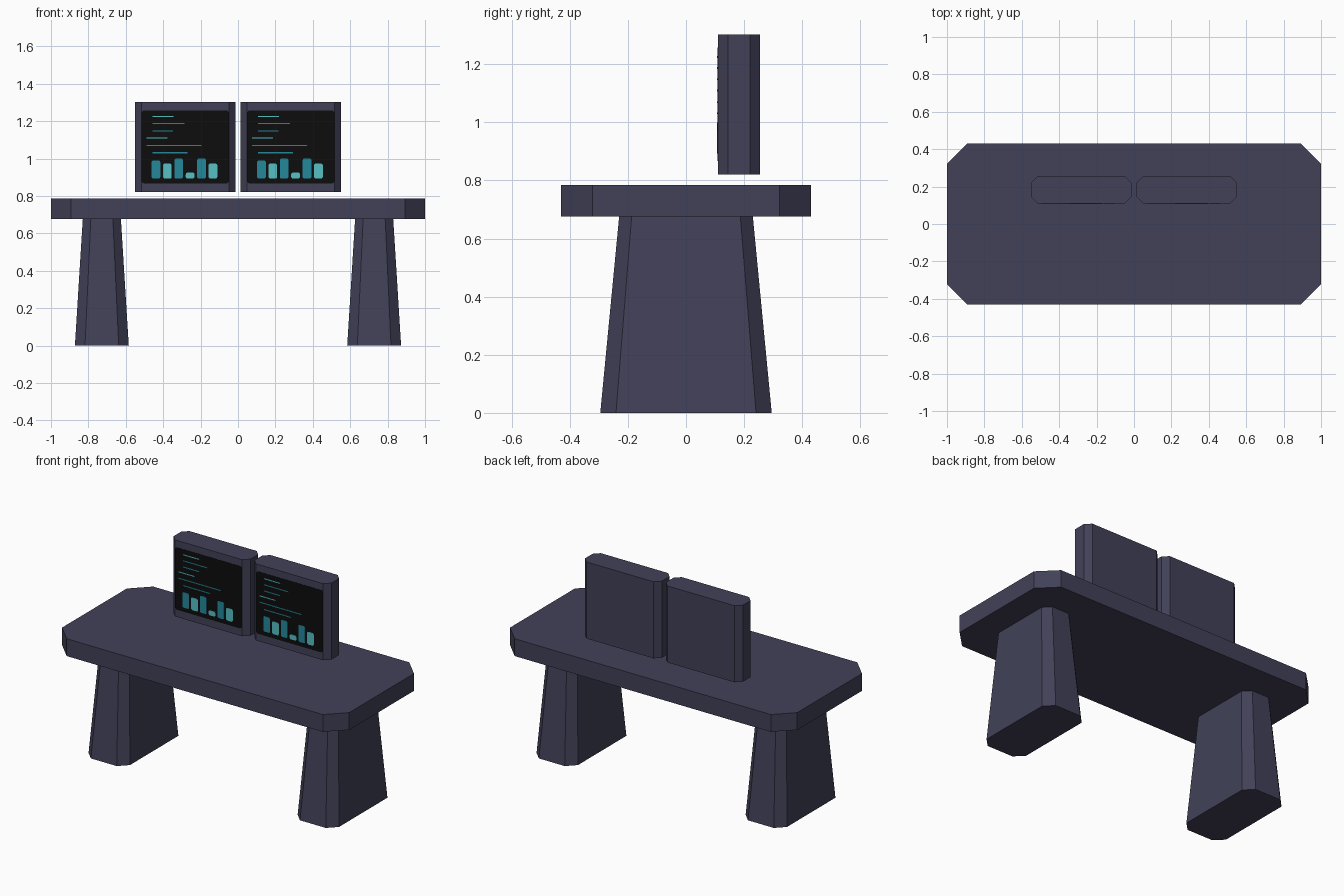
import bpy, bmesh, math

if "Cube" in bpy.data.objects:
    bpy.data.objects.remove(bpy.data.objects["Cube"])


def material(name, rgb):
    m = bpy.data.materials.new(name)
    m.diffuse_color = (*rgb, 1.0)
    m.use_nodes = True
    m.node_tree.nodes["Principled BSDF"].inputs["Base Color"].default_value = m.diffuse_color
    return m


SLATE = material("slate", (0.054, 0.053, 0.098))
BLACK = material("screen black", (0.004, 0.004, 0.0045))
TEAL = material("teal", (0.018, 0.25, 0.33))
AQUA = material("light aqua", (0.095, 0.53, 0.56))


def corner_outline(hx, hy, c, steps=1):
    """Rectangle with cut corners (steps=1) or rounded corners (steps>1)."""
    pts = []
    for i, (sx, sy) in enumerate([(1, 1), (-1, 1), (-1, -1), (1, -1)]):
        for k in range(steps + 1):
            a = math.pi / 2 * (i + k / steps)
            pts.append((sx * (hx - c) + c * math.cos(a), sy * (hy - c) + c * math.sin(a)))
    return pts


def loft(name, bottom, top, mat):
    """Solid between two matching 3D outlines."""
    bm = bmesh.new()
    lo = [bm.verts.new(p) for p in bottom]
    hi = [bm.verts.new(p) for p in top]
    n = len(lo)
    bm.faces.new(lo[::-1])
    bm.faces.new(hi)
    for i in range(n):
        j = (i + 1) % n
        bm.faces.new((lo[i], lo[j], hi[j], hi[i]))
    bmesh.ops.recalc_face_normals(bm, faces=bm.faces[:])
    mesh = bpy.data.meshes.new(name)
    bm.to_mesh(mesh)
    bm.free()
    mesh.materials.append(mat)
    ob = bpy.data.objects.new(name, mesh)
    bpy.context.collection.objects.link(ob)
    return ob


def block(name, cx, cy, z0, z1, low, high, mat=SLATE):
    """Upright block; low and high are (half x, half y, corner cut)."""
    loft(name,
         [(cx + x, cy + y, z0) for x, y in corner_outline(*low)],
         [(cx + x, cy + y, z1) for x, y in corner_outline(*high)], mat)


def plate(name, cx, cz, hx, hz, r, back, front, mat, steps=4):
    """Thin rounded plate facing -y."""
    o = corner_outline(hx, hz, r, steps)
    loft(name, [(cx + x, back, cz + z) for x, z in o],
         [(cx + x, front, cz + z) for x, z in o], mat)


# Table top with cut corners
block("table_top", 0, 0, 0.676, 0.785, (1.0, 0.43, 0.108), (1.0, 0.43, 0.108))

# Tapered legs
for side, label in ((-1, "left"), (1, "right")):
    block(label + "_leg", side * 0.728, 0, 0, 0.676,
          (0.144, 0.295, 0.054), (0.102, 0.23, 0.043))

# Text lines: start offset, z, length, colour
LINES = [(-0.175, 1.225, 0.112, AQUA), (-0.175, 1.187, 0.171, TEAL),
         (-0.175, 1.148, 0.11, TEAL), (-0.207, 1.109, 0.112, AQUA),
         (-0.207, 1.069, 0.294, TEAL), (-0.175, 1.031, 0.187, TEAL)]
BAR_TOPS = [0.99, 0.973, 1.0, 0.925, 1.0, 0.973]

# Two monitors with screens, text lines and bar charts
for side, label in ((-1, "left"), (1, "right")):
    cx = side * 0.282
    block(label + "_monitor", cx, 0.182, 0.82, 1.302,
          (0.268, 0.072, 0.034), (0.268, 0.072, 0.034))
    plate(label + "_screen", cx, 1.062, 0.234, 0.196, 0.018, 0.115, 0.1085, BLACK)
    for i, (x, z, length, mat) in enumerate(LINES):
        plate(f"{label}_text_line_{i + 1}", cx + x + length / 2, z,
              length / 2, 0.003, 0.001, 0.109, 0.107, mat, 1)
    for i, top in enumerate(BAR_TOPS):
        plate(f"{label}_chart_bar_{i + 1}", cx - 0.157 + 0.061 * i, (top + 0.893) / 2,
              0.0235, (top - 0.893) / 2, 0.01, 0.109, 0.107, AQUA if i % 2 else TEAL)
